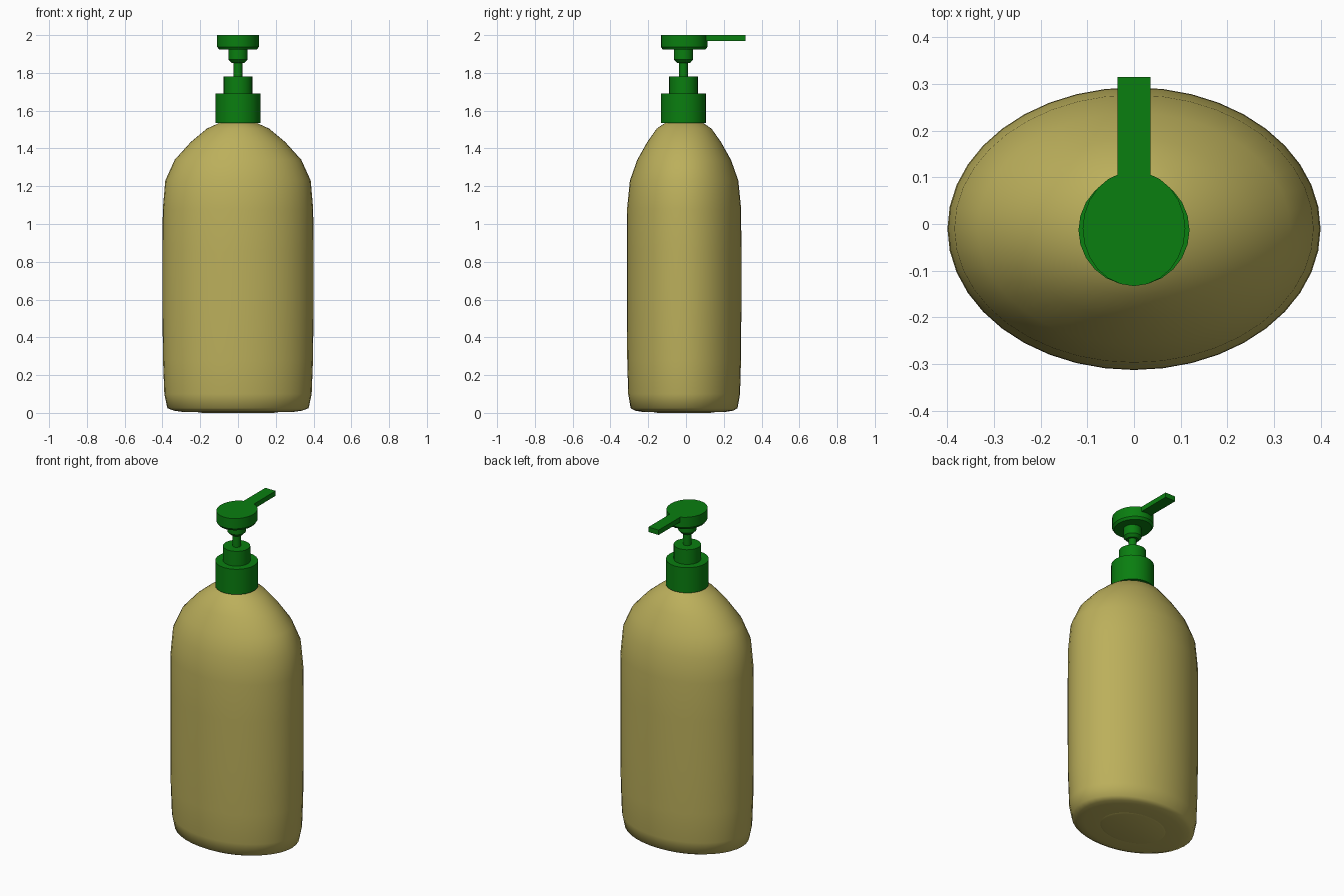
import bpy, bmesh
from math import cos, sin, tau, radians

if "Cube" in bpy.data.objects:
    bpy.data.objects.remove(bpy.data.objects["Cube"])

CY = -0.01  # bottle axis in y


def material(name, color):
    m = bpy.data.materials.new(name)
    m.diffuse_color = (*color, 1)
    m.use_nodes = True
    m.node_tree.nodes["Principled BSDF"].inputs["Base Color"].default_value = m.diffuse_color
    return m


def finish(name, bm, mat, angle):
    bmesh.ops.recalc_face_normals(bm, faces=bm.faces)
    mesh = bpy.data.meshes.new(name)
    bm.to_mesh(mesh)
    bm.free()
    ob = bpy.data.objects.new(name, mesh)
    bpy.context.collection.objects.link(ob)
    mesh.materials.append(mat)
    bpy.ops.object.select_all(action='DESELECT')
    ob.select_set(True)
    bpy.context.view_layer.objects.active = ob
    bpy.ops.object.shade_smooth_by_angle(angle=radians(angle))
    return ob


def loft(name, rings, mat, seg=24, cy=CY, angle=30):
    """Stack elliptical rings (rx, ry, z) and cap both ends."""
    bm = bmesh.new()
    loops = [[bm.verts.new((rx * cos(tau * i / seg), cy + ry * sin(tau * i / seg), z))
              for i in range(seg)] for rx, ry, z in rings]
    for a, b in zip(loops, loops[1:]):
        for i in range(seg):
            j = (i + 1) % seg
            bm.faces.new((a[i], a[j], b[j], b[i]))
    bm.faces.new(loops[0][::-1])
    bm.faces.new(loops[-1])
    return finish(name, bm, mat, angle)


def turned(name, profile, mat):
    return loft(name, [(r, r, z) for r, z in profile], mat, cy=-0.013)


tan = material("tan_plastic", (0.50, 0.43, 0.105))
green = material("green_plastic", (0.003, 0.21, 0.005))

# Oval bottle body with a flat base and rounded shoulders
loft("bottle_body", [
    (0.20, 0.15, 0.003), (0.30, 0.225, 0.006), (0.34, 0.26, 0.012),
    (0.374, 0.283, 0.025), (0.390, 0.296, 0.10), (0.397, 0.301, 0.28),
    (0.40, 0.303, 0.55), (0.40, 0.303, 0.85), (0.398, 0.302, 1.08),
    (0.385, 0.287, 1.23), (0.335, 0.248, 1.34), (0.25, 0.195, 1.434),
    (0.165, 0.145, 1.505), (0.11, 0.108, 1.53), (0.09, 0.09, 1.54)],
    tan, seg=40, angle=60)

# Screw cap with stepped collar
turned("screw_cap", [(0.119, 1.535), (0.119, 1.69)], green)
turned("pump_collar", [(0.076, 1.685), (0.076, 1.78)], green)

# Thin stem and the sleeve under the head
turned("pump_stem", [(0.023, 1.77), (0.023, 1.87)], green)
turned("pump_sleeve", [(0.035, 1.853), (0.051, 1.87), (0.051, 1.93)], green)

# Press head, slightly longer along the spout
loft("pump_head", [(0.10, 0.112, 1.923), (0.11, 0.123, 1.937), (0.11, 0.123, 2.0)],
     green, cy=-0.01)

# Flat spout pointing to the back
bm = bmesh.new()
bmesh.ops.create_cube(bm, size=1)
for v in bm.verts:
    v.co = (v.co.x * 0.07, 0.1825 + v.co.y * 0.265, 1.985 + v.co.z * 0.03)
finish("pump_spout", bm, green, 30)

# Thin foot that touches the ground
loft("bottle_foot", [(0.19, 0.14, 0.0), (0.20, 0.15, 0.003)], tan, seg=40, angle=60)
